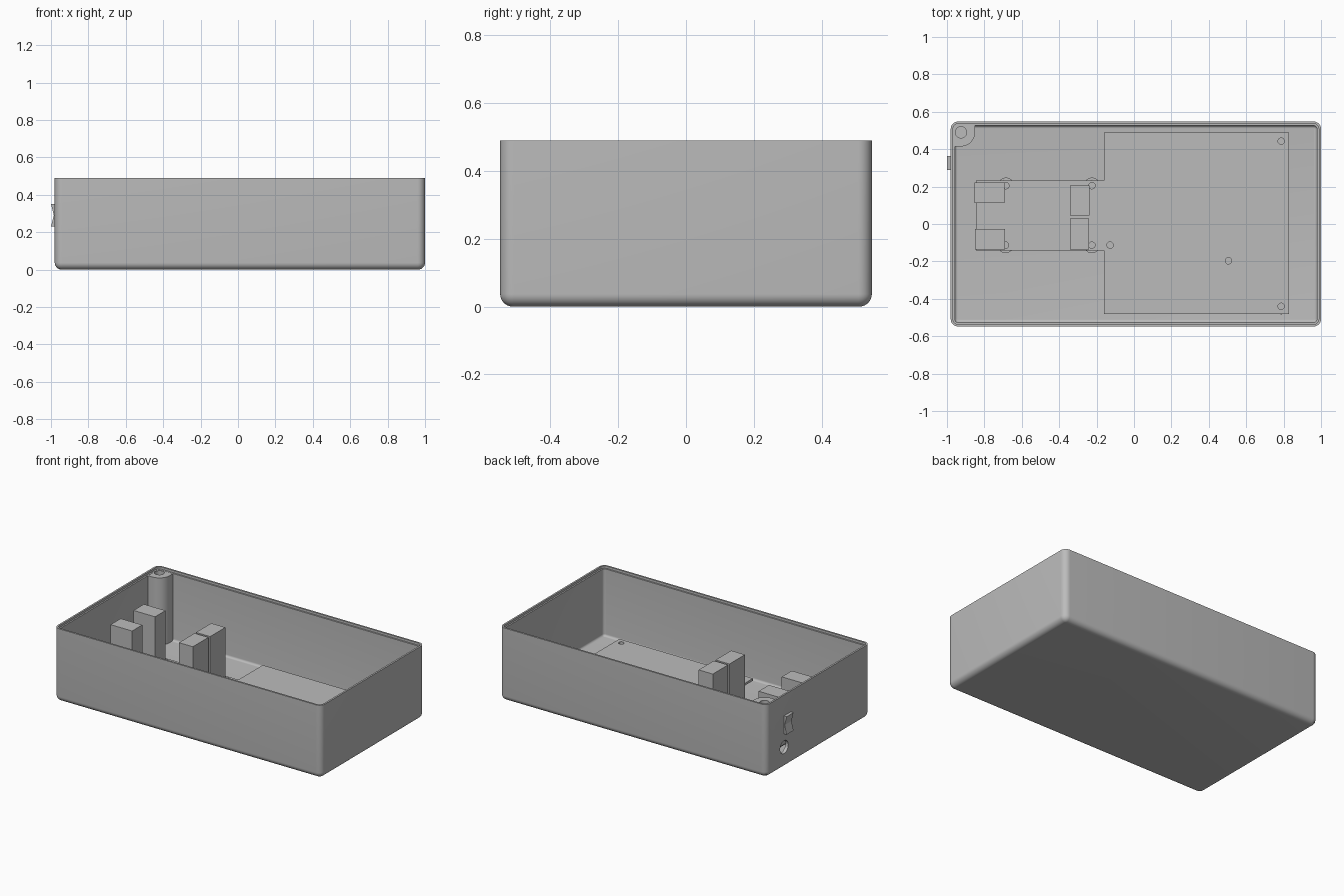
import bpy, bmesh, math

if "Cube" in bpy.data.objects:
    bpy.data.objects.remove(bpy.data.objects["Cube"])

grey = bpy.data.materials.new("plain_grey")
grey.diffuse_color = (0.5, 0.5, 0.5, 1)
grey.use_nodes = True
grey.node_tree.nodes["Principled BSDF"].inputs["Base Color"].default_value = grey.diffuse_color


def finish(name, bm, smooth=False):
    bmesh.ops.recalc_face_normals(bm, faces=bm.faces)
    me = bpy.data.meshes.new(name)
    bm.to_mesh(me)
    bm.free()
    ob = bpy.data.objects.new(name, me)
    bpy.context.collection.objects.link(ob)
    me.materials.append(grey)
    if smooth:
        bpy.ops.object.select_all(action='DESELECT')
        ob.select_set(True)
        bpy.context.view_layer.objects.active = ob
        bpy.ops.object.shade_smooth_by_angle(angle=math.radians(35))
    return ob


def prism(name, pts, offset, smooth=False):
    """Extrude a closed outline of 3D points along an offset."""
    bm = bmesh.new()
    f = bm.faces.new([bm.verts.new(p) for p in pts])
    g = bmesh.ops.extrude_face_region(bm, geom=[f])
    bmesh.ops.translate(bm, vec=offset, verts=[v for v in g["geom"] if isinstance(v, bmesh.types.BMVert)])
    return finish(name, bm, smooth)


def block(name, x0, x1, y0, y1, z0, z1):
    return prism(name, [(x0, y0, z0), (x1, y0, z0), (x1, y1, z0), (x0, y1, z0)], (0, 0, z1 - z0))


def cylinder(name, x, y, r, z0, z1):
    pts = [(x + r * math.cos(a * math.tau / 32), y + r * math.sin(a * math.tau / 32), z0) for a in range(32)]
    return prism(name, pts, (0, 0, z1 - z0), True)


def cut(ob, cutter):
    m = ob.modifiers.new("hole", 'BOOLEAN')
    m.operation = 'DIFFERENCE'
    m.solver = 'EXACT'
    m.object = cutter
    cutter.hide_render = True
    cutter.hide_set(True)


# Case: rounded rectangle rings lofted up the outside and down the inside
X0, X1, Y, H, R, T = -0.98, 1.0, 0.548, 0.49, 0.04, 0.022
FLOOR, LEDGE = 0.025, 0.475


def ring(bm, inset, z):
    r = max(R - inset, 0.003)
    out = []
    for k, (cx, cy) in enumerate([(X1 - inset - r, Y - inset - r), (X0 + inset + r, Y - inset - r),
                                  (X0 + inset + r, -Y + inset + r), (X1 - inset - r, -Y + inset + r)]):
        for i in range(9):
            a = (k + i / 8) * math.pi / 2
            out.append(bm.verts.new((cx + r * math.cos(a), cy + r * math.sin(a), z)))
    return out


levels = []
for i in range(9):                       # outer bottom rounding
    a = i / 8 * math.pi / 2
    levels.append((0.037 * (1 - math.sin(a)), 0.037 * (1 - math.cos(a))))
levels += [(0, H), (0.012, H), (0.012, LEDGE), (T, LEDGE)]   # rim with stepped ledge
for i in range(7):                       # inner floor rounding
    a = i / 6 * math.pi / 2
    levels.append((T + 0.015 * (1 - math.cos(a)), FLOOR + 0.015 * (1 - math.sin(a))))
bm = bmesh.new()
rings = [ring(bm, *lv) for lv in levels]
for a, b in zip(rings, rings[1:]):
    for i in range(len(a)):
        j = (i + 1) % len(a)
        bm.faces.new((a[i], a[j], b[j], b[i]))
bm.faces.new(rings[0])
bm.faces.new(rings[-1])
case = finish("case", bm, True)

# Round socket opening in the left wall
socket = [(-1.05, 0.36 + 0.043 * math.cos(a * math.tau / 32), 0.14 + 0.043 * math.sin(a * math.tau / 32))
          for a in range(32)]
cut(case, prism("socket_cutter", socket, (0.12, 0, 0)))

# Rocker switch on the left wall
prism("rocker_switch", [(-1.0, 0.29, 0.35), (-0.985, 0.29, 0.29), (-1.0, 0.29, 0.23),
                        (-0.962, 0.29, 0.23), (-0.962, 0.29, 0.35)], (0, 0.073, 0))

# Corner screw post
px, py, pr = -0.925, 0.49, 0.075
arc = [(px + pr * math.cos(a), py + pr * math.sin(a), 0.015)
       for a in [-math.pi / 2 * i / 12 for i in range(13)]]
outline = [(px + pr, 0.535, 0.015)] + arc + [(-0.967, py - pr, 0.015), (-0.967, 0.535, 0.015)]
post = prism("screw_post", outline, (0, 0, LEDGE - 0.016), True)
cut(post, cylinder("post_hole_cutter", px, py, 0.03, 0.3, 0.6))

# Circuit board: wide section joined to a narrow section
Z0, Z1 = 0.045, 0.06
board = prism("circuit_board", [(x, y, Z0) for x, y in [
    (-0.845, -0.142), (-0.16, -0.142), (-0.16, -0.48), (0.83, -0.48), (0.83, 0.49),
    (-0.16, 0.49), (-0.16, 0.233), (-0.845, 0.233)]], (0, 0, Z1 - Z0))

# Standoffs and screw holes
for i, (x, y) in enumerate([(-0.685, 0.205), (-0.225, 0.205), (-0.687, -0.113), (-0.225, -0.113),
                            (-0.128, -0.113), (0.505, -0.197), (0.787, 0.443), (0.787, -0.44)]):
    hole = cylinder("screw_hole_cutter_%d" % i, x, y, 0.017, 0.03, 0.1)
    standoff = cylinder("standoff_%d" % i, x, y, 0.043, 0.02, Z0)
    cut(board, hole)
    cut(standoff, hole)

# Tall component blocks on the narrow section
for name, x0, x1, y0, y1, top in [
        ("end_block_back", -0.853, -0.693, 0.112, 0.222, 0.385),
        ("end_block_front", -0.85, -0.69, -0.135, -0.028, 0.385),
        ("inner_block_back", -0.343, -0.238, 0.045, 0.206, 0.40),
        ("inner_block_front", -0.343, -0.24, -0.135, 0.03, 0.40)]:
    block(name, x0, x1, y0, y1, Z1 - 0.005, top)
